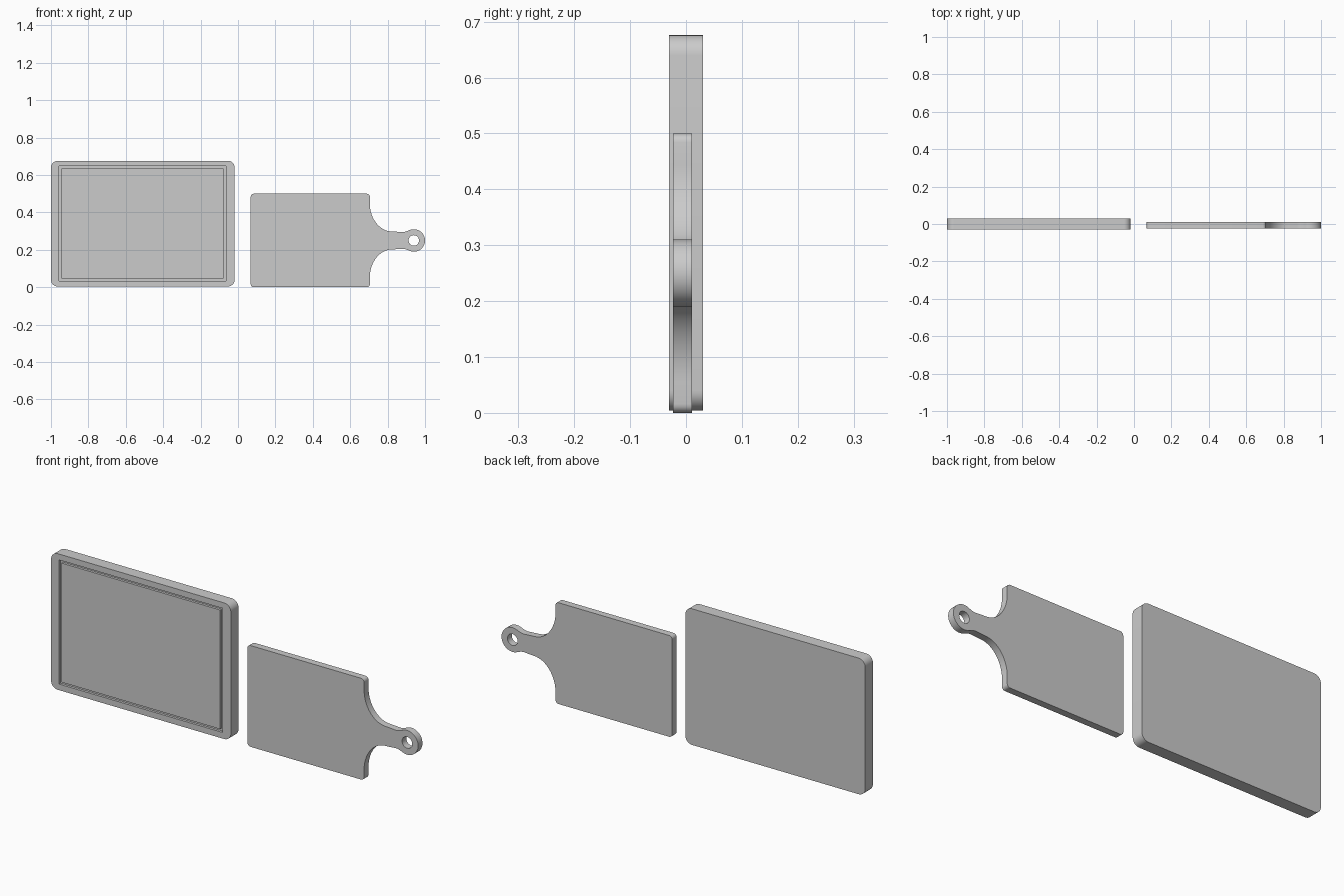
import bpy, bmesh
from math import radians, cos, sin
from mathutils import Vector
from mathutils.geometry import interpolate_bezier

if "Cube" in bpy.data.objects:
    bpy.data.objects.remove(bpy.data.objects["Cube"])


def arc(cx, cz, r, a0, a1, n):
    return [(cx + r * cos(radians(a0 + (a1 - a0) * i / n)),
             cz + r * sin(radians(a0 + (a1 - a0) * i / n))) for i in range(n + 1)]


def bezier(p0, c0, c1, p1, n):
    return [(p.x, p.y) for p in interpolate_bezier(*map(Vector, (p0, c0, c1, p1)), n)]


def loop(bm, pts, y):
    return [bm.verts.new((x, y, z)) for x, z in pts]


def strip(bm, a, b):
    n = len(a)
    for i in range(n):
        j = (i + 1) % n
        bm.faces.new((a[i], a[j], b[j], b[i]))


def cap(bm, *loops):
    if len(loops) == 1:
        bm.faces.new(loops[0])
        return
    edges = [bm.edges.get((l[i - 1], l[i])) for l in loops for i in range(len(l))]
    bmesh.ops.triangle_fill(bm, edges=edges, use_beauty=True, use_dissolve=False)


def finish(bm, name):
    bmesh.ops.recalc_face_normals(bm, faces=bm.faces)
    me = bpy.data.meshes.new(name)
    bm.to_mesh(me)
    bm.free()
    ob = bpy.data.objects.new(name, me)
    bpy.context.collection.objects.link(ob)
    bpy.ops.object.select_all(action='DESELECT')
    ob.select_set(True)
    bpy.context.view_layer.objects.active = ob
    bpy.ops.object.shade_smooth_by_angle(angle=radians(30))


def rect(x0, x1, z0, z1):
    return [(x0, z0), (x1, z0), (x1, z1), (x0, z1)]


# Large board: rounded slab with a juice groove cut into the front
x0, x1, z0, z1, r = -1.0, -0.018, 0.004, 0.676, 0.036
outline = (arc(x0 + r, z0 + r, r, 180, 270, 8) + arc(x1 - r, z0 + r, r, 270, 360, 8)
           + arc(x1 - r, z1 - r, r, 0, 90, 8) + arc(x0 + r, z1 - r, r, 90, 180, 8))
g_out = rect(-0.957, -0.063, 0.034, 0.647)
g_in = rect(-0.944, -0.077, 0.047, 0.635)
bm = bmesh.new()
front, back = loop(bm, outline, -0.03), loop(bm, outline, 0.03)
groove = [loop(bm, g_out, -0.03), loop(bm, g_out, -0.018),
          loop(bm, g_in, -0.018), loop(bm, g_in, -0.03)]
strip(bm, front, back)
for a, b in zip(groove, groove[1:]):
    strip(bm, a, b)
cap(bm, back)
cap(bm, groove[3])
cap(bm, front, groove[0])
finish(bm, "large_cutting_board")

# Small board: upper half of the outline, mirrored about the handle axis
mid, top, r = 0.25, 0.5, 0.016
upper = arc(0.068 + r, top - r, r, 180, 90, 5)
upper += arc(0.705 - r, top - r, r, 90, 0, 5)
upper += bezier((0.705, 0.445), (0.705, 0.37), (0.755, 0.298), (0.825, 0.298), 16)
upper += bezier((0.86, 0.296), (0.885, 0.292), (0.892, 0.296), (0.91, 0.302), 8)
upper += arc(0.94, mid, 0.06, 114, 0, 16)
lower = [(x, 2 * mid - z) for x, z in reversed(upper[:-1])]
outline = upper + lower
hole = arc(0.94, mid, 0.028, 0, 348.75, 31)
bm = bmesh.new()
of, ob_ = loop(bm, outline, -0.023), loop(bm, outline, 0.011)
hf, hb = loop(bm, hole, -0.023), loop(bm, hole, 0.011)
strip(bm, of, ob_)
strip(bm, hf, hb)
cap(bm, of, hf)
cap(bm, ob_, hb)
finish(bm, "small_handled_board")
